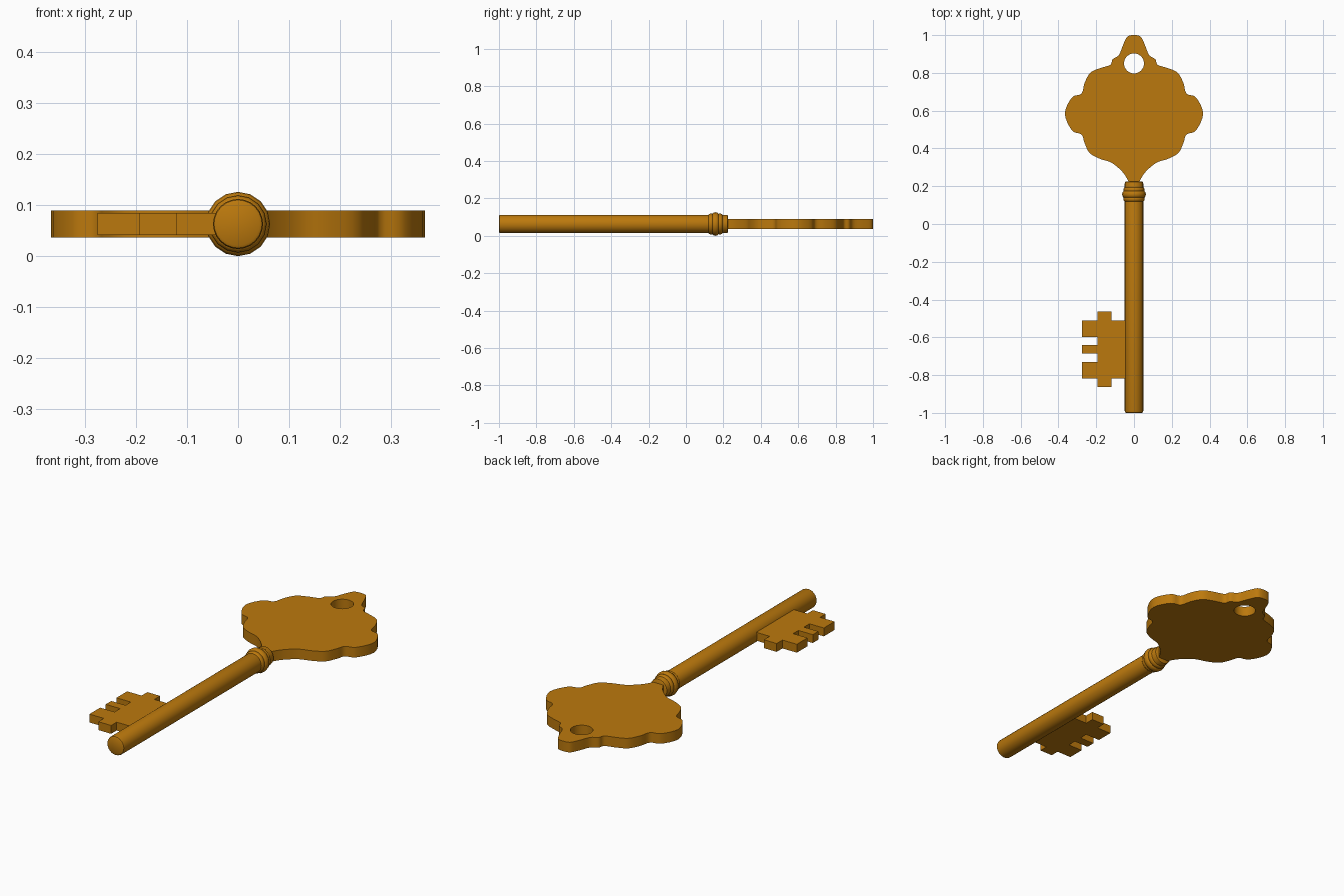
import bpy, bmesh, math
from mathutils import Vector, Matrix

if "Cube" in bpy.data.objects:
    bpy.data.objects.remove(bpy.data.objects["Cube"], do_unlink=True)

MID = 0.063  # height of the key's centre plane

brass = bpy.data.materials.new("brass")
brass.use_nodes = True
COLOUR = (0.5, 0.19, 0.004, 1)
brass.diffuse_color = COLOUR
brass.node_tree.nodes["Principled BSDF"].inputs["Base Color"].default_value = COLOUR


def finish(obj, angle=40):
    """Weld, colour and smooth an object."""
    bm = bmesh.new()
    bm.from_mesh(obj.data)
    bmesh.ops.remove_doubles(bm, verts=bm.verts, dist=1e-4)
    bmesh.ops.recalc_face_normals(bm, faces=bm.faces)
    bm.to_mesh(obj.data)
    bm.free()
    obj.data.materials.clear()
    obj.data.materials.append(brass)
    bpy.ops.object.select_all(action="DESELECT")
    obj.select_set(True)
    bpy.context.view_layer.objects.active = obj
    bpy.ops.object.shade_smooth_by_angle(angle=math.radians(angle))


def plate(name, outlines, thickness):
    """Flat plate from closed outlines; later outlines become holes."""
    curve = bpy.data.curves.new(name, "CURVE")
    curve.dimensions = "2D"
    curve.fill_mode = "BOTH"
    curve.extrude = thickness / 2
    for pts in outlines:
        s = curve.splines.new("POLY")
        s.points.add(len(pts) - 1)
        for p, (x, y) in zip(s.points, pts):
            p.co = (x, y, 0, 1)
        s.use_cyclic_u = True
    obj = bpy.data.objects.new(name, curve)
    bpy.context.collection.objects.link(obj)
    bpy.ops.object.select_all(action="DESELECT")
    obj.select_set(True)
    bpy.context.view_layer.objects.active = obj
    bpy.ops.object.convert(target="MESH")
    obj = bpy.context.view_layer.objects.active
    obj.location.z = MID
    finish(obj)


def lathe(name, profile, sides=16):
    """Spin (radius, y) points around the key's long axis."""
    bm = bmesh.new()
    verts = [bm.verts.new((0, y, r)) for r, y in profile]
    edges = [bm.edges.new(pair) for pair in zip(verts, verts[1:])]
    bmesh.ops.spin(bm, geom=verts + edges, cent=(0, 0, 0), axis=(0, 1, 0),
                   angle=math.tau, steps=sides)
    mesh = bpy.data.meshes.new(name)
    bm.to_mesh(mesh)
    bm.free()
    obj = bpy.data.objects.new(name, mesh)
    bpy.context.collection.objects.link(obj)
    obj.location.z = MID
    finish(obj, 35)


def smooth_path(pts, steps=4):
    """Rounded path through the points."""
    out = []
    ext = [pts[0]] + pts + [pts[-1]]
    for a, b, c, d in zip(ext, ext[1:], ext[2:], ext[3:]):
        a, b, c, d = map(Vector, (a, b, c, d))
        for i in range(steps):
            t = i / steps
            out.append(0.5 * (2 * b + (c - a) * t + (2 * a - 5 * b + 4 * c - d) * t**2
                              + (3 * b - a - 3 * c + d) * t**3))
    return [tuple(p) for p in out] + [pts[-1]]


# Scalloped bow with a ring hole
half = smooth_path([
    (0.02, 0.2), (0.032, 0.232), (0.065, 0.28), (0.12, 0.325), (0.18, 0.345),
    (0.235, 0.376), (0.262, 0.43), (0.278, 0.474), (0.328, 0.495), (0.366, 0.585),
    (0.328, 0.67), (0.278, 0.69), (0.262, 0.745), (0.232, 0.8), (0.18, 0.825),
    (0.125, 0.843), (0.113, 0.872), (0.08, 0.894), (0.059, 0.945), (0.037, 0.99),
    (0.012, 1.0)])
hole = [(0.053 * math.cos(a), 0.85 + 0.053 * math.sin(a))
        for a in (math.tau * i / 32 for i in range(32))]
plate("bow", [half + [(-x, y) for x, y in reversed(half)], hole], 0.052)

# Toothed bit
IN, MIDDLE, NOTCH, OUT = -0.03, -0.12, -0.193, -0.275
plate("bit", [[
    (IN, -0.51), (MIDDLE, -0.51), (MIDDLE, -0.463), (NOTCH, -0.463), (NOTCH, -0.51),
    (OUT, -0.51), (OUT, -0.597), (NOTCH, -0.597), (NOTCH, -0.64), (OUT, -0.64),
    (OUT, -0.685), (NOTCH, -0.685), (NOTCH, -0.73), (OUT, -0.73), (OUT, -0.817),
    (NOTCH, -0.817), (NOTCH, -0.862), (MIDDLE, -0.862), (MIDDLE, -0.817),
    (IN, -0.817)]], 0.043)

# Round shaft with softened ends
lathe("shaft", [(0, -1), (0.042, -1), (0.047, -0.997), (0.049, -0.99),
                (0.049, 0.215), (0.047, 0.222), (0.042, 0.225), (0, 0.225)], 24)


# Collar of three rounded rings
def ring(name, y, radius, width):
    bulge = [(radius - 0.012 * (1 - math.sin(a)), y - width / 2 * math.cos(a))
             for a in (math.pi * i / 6 for i in range(7))]
    lathe(name, [(0.03, y - width / 2)] + bulge + [(0.03, y + width / 2)])


ring("collar_front_ring", 0.133, 0.056, 0.03)
ring("collar_middle_ring", 0.157, 0.063, 0.036)
ring("collar_back_ring", 0.181, 0.056, 0.03)
